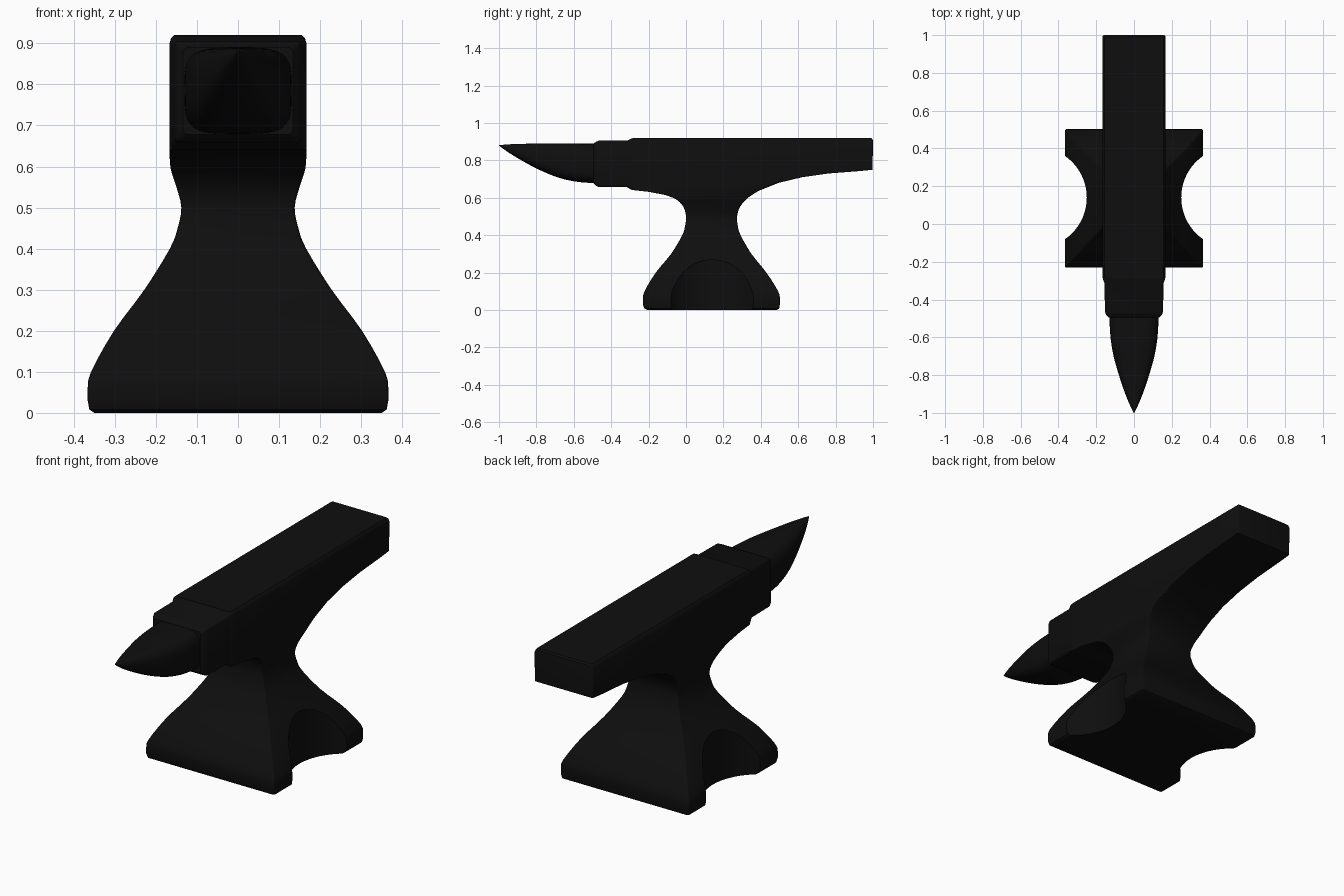
import bpy, bmesh, math
from mathutils import Vector

if "Cube" in bpy.data.objects:
    bpy.data.objects.remove(bpy.data.objects["Cube"])

iron = bpy.data.materials.new("black iron")
iron.diffuse_color = (0.0045, 0.0045, 0.0045, 1)
iron.use_nodes = True
iron.node_tree.nodes["Principled BSDF"].inputs["Base Color"].default_value = iron.diffuse_color


def loft(name, rings):
    """Skin a list of equal-length point rings and cap both ends."""
    bm = bmesh.new()
    loops = [[bm.verts.new(p) for p in ring] for ring in rings]
    n = len(loops[0])
    for a, b in zip(loops, loops[1:]):
        for i in range(n):
            j = (i + 1) % n
            bm.faces.new((a[i], a[j], b[j], b[i]))
    bm.faces.new(loops[0])
    bm.faces.new(loops[-1])
    bmesh.ops.recalc_face_normals(bm, faces=bm.faces)
    me = bpy.data.meshes.new(name)
    bm.to_mesh(me)
    bm.free()
    me.materials.append(iron)
    ob = bpy.data.objects.new(name, me)
    bpy.context.collection.objects.link(ob)
    return ob


def rounded_rect(hw, lo, hi, r, steps=3):
    """Outline of (u, v) points: u within +-hw, v within lo..hi."""
    pts = []
    for k, (su, v) in enumerate(((1, hi), (-1, hi), (-1, lo), (1, lo))):
        cu, cv = su * (hw - r), v + (r if v == lo else -r)
        for i in range(steps + 1):
            a = math.pi / 2 * (k + i / steps)
            pts.append((cu + r * math.cos(a), cv + r * math.sin(a)))
    return pts


def refine(rows, first, last, n=3):
    """Catmull-Rom subdivision of the rows between first and last."""
    out = []
    for i, row in enumerate(rows[:-1]):
        out.append(row)
        if first <= i < last:
            p = [Vector(rows[max(first, min(last, k))]) for k in range(i - 1, i + 3)]
            for s in range(1, n):
                t = s / n
                out.append(tuple(0.5 * (2 * p[1] + (p[2] - p[0]) * t
                    + (2 * p[0] - 5 * p[1] + 4 * p[2] - p[3]) * t * t
                    + (3 * p[1] - p[0] - 3 * p[2] + p[3]) * t ** 3)))
    return out + [rows[-1]]


def smooth(ob, angle=32):
    bpy.ops.object.select_all(action='DESELECT')
    ob.select_set(True)
    bpy.context.view_layer.objects.active = ob
    bpy.ops.object.shade_smooth_by_angle(angle=math.radians(angle))


# Body: foot, waist, table and heel as rectangles (z, half width, front y, back y)
body_rows = [
    (0, .35, -.205, .485), (.008, .362, -.223, .498), (.03, .366, -.23, .502),
    (.06, .366, -.23, .502), (.1, .358, -.222, .493), (.2, .302, -.162, .43),
    (.3, .228, -.08, .35), (.4, .166, -.02, .292), (.45, .147, -.005, .277),
    (.5, .138, 0, .273), (.55, .15, -.013, .288), (.59, .163, -.05, .32),
    (.615, .166, -.11, .352), (.632, .167, -.2, .38), (.642, .167, -.29, .4),
    (.68, .167, -.29, .495), (.71, .167, -.29, .62), (.73, .167, -.29, .76),
    (.743, .167, -.29, .93), (.75, .167, -.29, .997), (.9, .167, -.29, 1),
    (.913, .162, -.29, .998), (.92, .156, -.285, .99)]
body = loft("anvil_body", [[(u, v, z) for u, v in rounded_rect(hw, lo, hi, .008)]
                           for z, hw, lo, hi in refine(body_rows, 3, 12)])

# Concave scoops in both flanks of the foot
for side in (-1, 1):
    bpy.ops.mesh.primitive_cylinder_add(vertices=64, radius=.268, depth=1,
                                        location=(side * .518, .14, .3))
    cutter = bpy.context.object
    cutter.name = "scoop_cutter"
    cutter.data.materials.append(iron)
    mod = body.modifiers.new("scoop", 'BOOLEAN')
    mod.operation, mod.solver, mod.object = 'DIFFERENCE', 'EXACT', cutter
    bpy.context.view_layer.objects.active = body
    bpy.ops.object.modifier_apply(modifier=mod.name)
    bpy.data.objects.remove(cutter)
smooth(body)

# Step block between table and horn: (y, half width, bottom z, top z)
step_rows = [(-.25, .165, .642, .918), (-.29, .165, .642, .918), (-.315, .156, .657, .906),
             (-.465, .154, .657, .906), (-.48, .148, .664, .9), (-.495, .134, .678, .89)]
step = loft("step_block", [[(u, y, v) for u, v in rounded_rect(hw, lo, hi, .012)]
                           for y, hw, lo, hi in step_rows])
smooth(step)

# Horn: superellipse sections shrinking to the tip (y, half width, bottom z, top z)
horn_rows = [(-.48, .131, .679, .889), (-.55, .128, .682, .89), (-.62, .122, .692, .891),
             (-.7, .108, .714, .891), (-.8, .08, .757, .89), (-.9, .046, .812, .888),
             (-.96, .021, .85, .885), (-.99, .007, .872, .882), (-1, .001, .879, .881)]


def horn_ring(y, hw, lo, hi, n=40):
    e = 2 / (2.3 + 1.7 * (1 + y) / .52)
    ring = []
    for i in range(n):
        c, s = math.cos(math.tau * i / n), math.sin(math.tau * i / n)
        ring.append((hw * math.copysign(abs(c) ** e, c), y,
                     (lo + hi) / 2 + (hi - lo) / 2 * math.copysign(abs(s) ** e, s)))
    return ring


horn = loft("horn", [horn_ring(*r) for r in refine(horn_rows, 0, 8)])
smooth(horn, 45)
